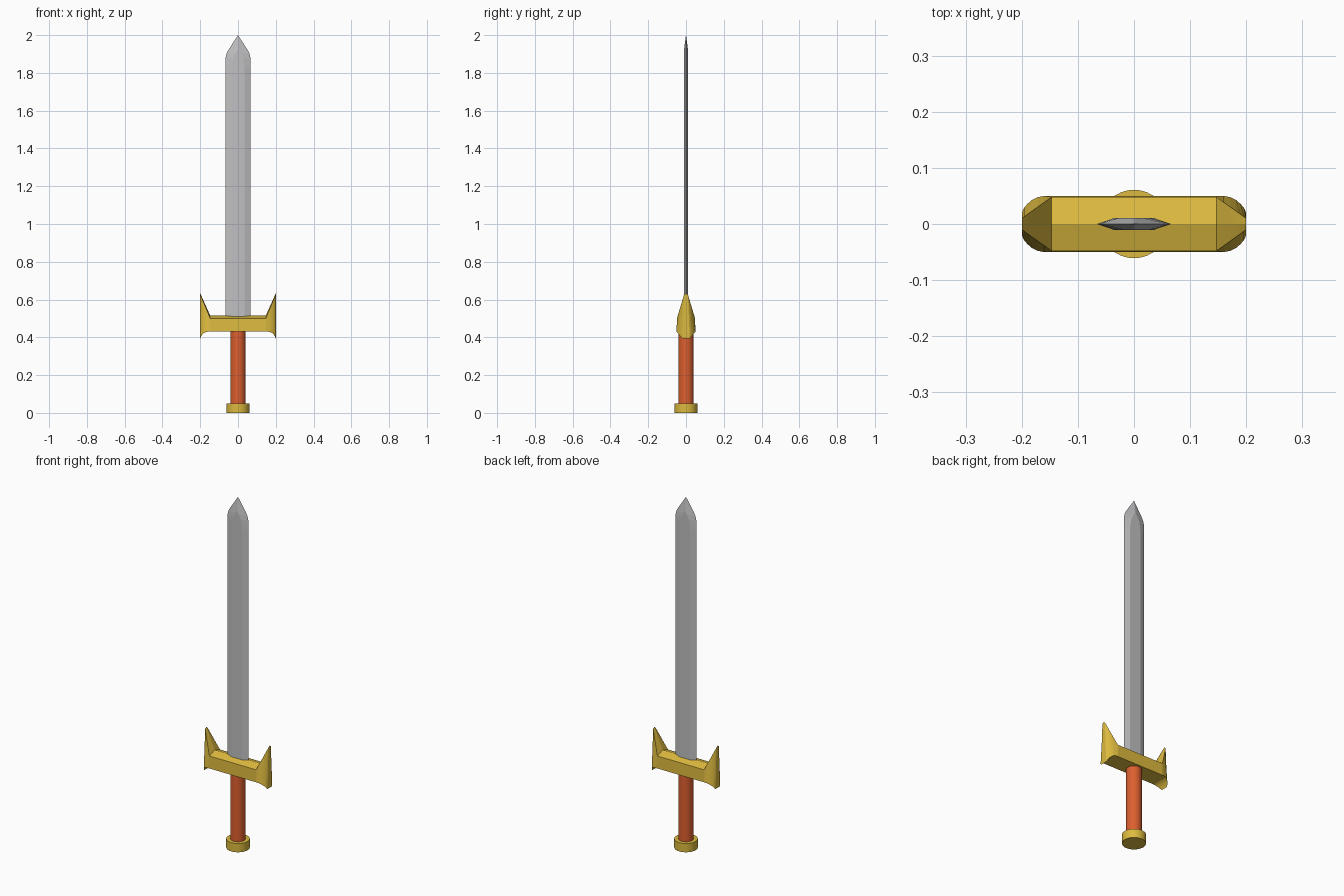
import bpy, bmesh, math

if "Cube" in bpy.data.objects:
    bpy.data.objects.remove(bpy.data.objects["Cube"])


def material(name, rgb):
    m = bpy.data.materials.new(name)
    m.diffuse_color = (*rgb, 1)
    m.use_nodes = True
    m.node_tree.nodes["Principled BSDF"].inputs["Base Color"].default_value = m.diffuse_color
    return m


gold = material("gold", (0.72, 0.49, 0.05))
steel = material("steel grey", (0.53, 0.53, 0.54))
leather = material("orange leather", (0.72, 0.115, 0.028))


def cylinder(name, radius, z0, z1, mat):
    bpy.ops.mesh.primitive_cylinder_add(vertices=32, radius=radius, depth=z1 - z0,
                                        location=(0, 0, (z0 + z1) / 2))
    ob = bpy.context.object
    ob.name = name
    ob.data.materials.append(mat)
    bpy.ops.object.shade_smooth_by_angle(angle=math.radians(30))
    return ob


def loft(name, rings, mat):
    """Skin a list of equally long point rings and cap both ends."""
    bm = bmesh.new()
    loops = [[bm.verts.new(p) for p in ring] for ring in rings]
    n = len(loops[0])
    for a, b in zip(loops, loops[1:]):
        for i in range(n):
            j = (i + 1) % n
            bm.faces.new((a[i], a[j], b[j], b[i]))
    bm.faces.new(loops[0])
    bm.faces.new(loops[-1])
    bmesh.ops.remove_doubles(bm, verts=bm.verts, dist=1e-5)
    bmesh.ops.recalc_face_normals(bm, faces=bm.faces)
    me = bpy.data.meshes.new(name)
    bm.to_mesh(me)
    bm.free()
    me.materials.append(mat)
    ob = bpy.data.objects.new(name, me)
    bpy.context.collection.objects.link(ob)
    return ob


# Pommel and grip
cylinder("pommel", 0.061, 0.0, 0.05, gold)
cylinder("grip", 0.04, 0.05, 0.44, leather)


# Blade: six-sided section (half width, flat half width, half thickness) closing to a point
def blade_ring(z, w, f, t):
    return [(-w, 0, z), (-f, -t, z), (f, -t, z), (w, 0, z), (f, t, z), (-f, t, z)]


loft("blade", [blade_ring(*s) for s in (
    (0.48, 0.066, 0.034, 0.011), (1.83, 0.066, 0.034, 0.011),
    (1.88, 0.066, 0.026, 0.011), (1.905, 0.06, 0.014, 0.011),
    (1.92, 0.052, 0.003, 0.011), (1.998, 0.001, 0.0003, 0.0005),
    (2.0, 0.0003, 0.0001, 0.0002))], steel)


# Crossguard: roofed bar whose ends sweep up into horns and curl down below
def guard_ring(x):
    ax = abs(x)
    u = max(0.0, (ax - 0.147) / 0.053)            # straight rise of the horn
    v = min(1.0, max(0.0, (ax - 0.16) / 0.04))    # round sweep of the lower edge
    arc = 1 - math.sqrt(1 - v * v)
    low, low_y = 0.43 - 0.036 * (0.45 * arc + 0.55 * v * v), 0.05 - 0.03 * (0.6 * v * v + 0.4 * arc)
    top, top_y = 0.5 + 0.127 * u, 0.048 - 0.038 * u
    ridge = 0.515 + 0.118 * u
    return [(x, -low_y, low), (x, low_y, low), (x, top_y, top), (x, 0, ridge), (x, -top_y, top)]


half = [0.147, 0.16, 0.172, 0.182, 0.19, 0.196, 0.2]
loft("crossguard", [guard_ring(x) for x in [-h for h in reversed(half)] + half], gold)
